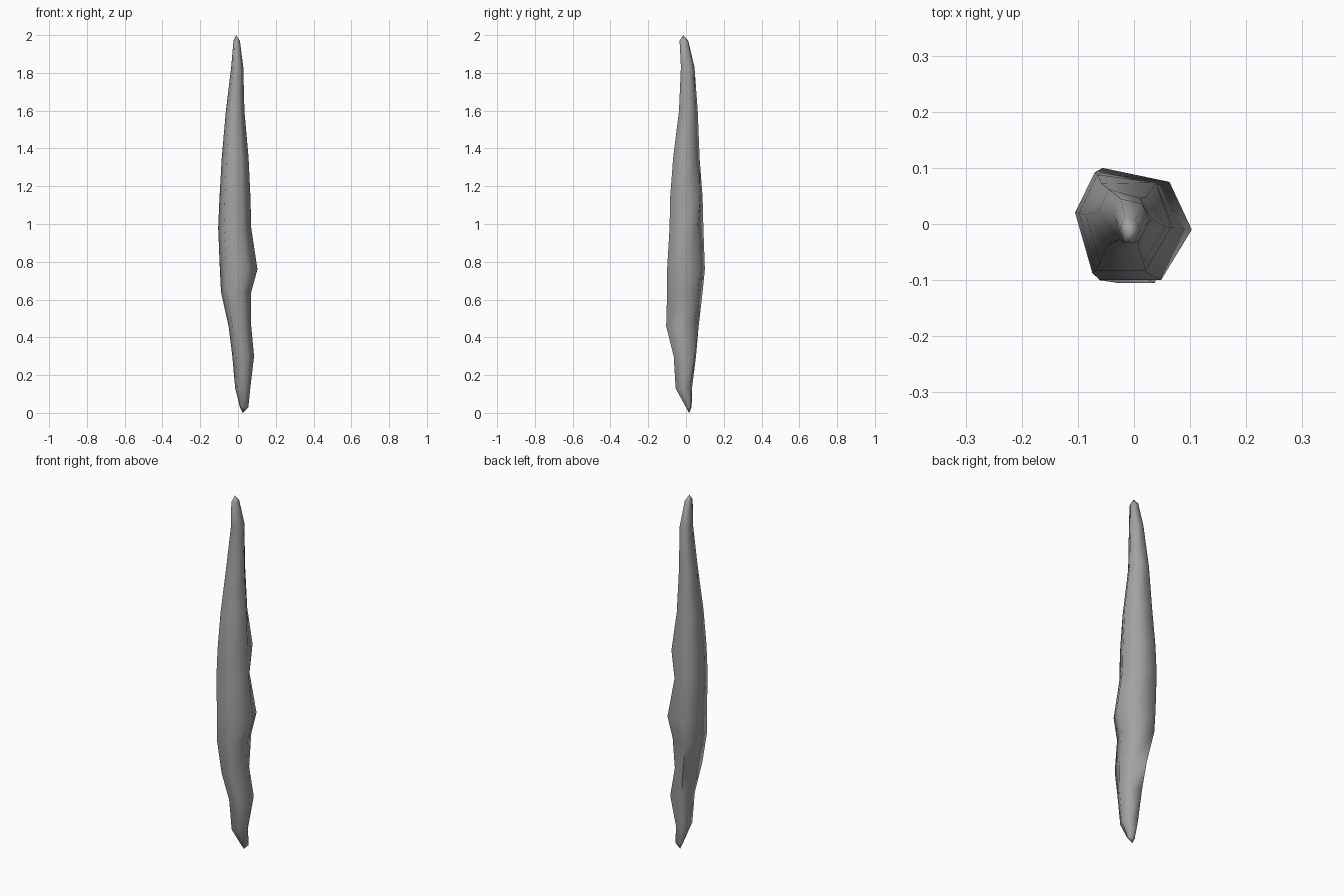
import bpy
import bmesh
from math import radians

cube = bpy.data.objects.get("Cube")
if cube:
    bpy.data.objects.remove(cube, do_unlink=True)

# Grey stone material
stone = bpy.data.materials.new("grey stone")
stone.use_nodes = True
colour = (0.36, 0.36, 0.36, 1)
stone.diffuse_color = colour
stone.node_tree.nodes["Principled BSDF"].inputs["Base Color"].default_value = colour

# Irregular six-sided cross-section, in units of each ring's half extents
SECTION = [(1, -0.1), (0.6, 0.75), (-0.6, 1), (-1, 0.2), (-0.65, -1), (0.45, -1)]

# Rings from foot to tip: height, x range, y range, back-left ridge bulge
RINGS = [
    (0.03, 0.01, 0.055, 0.0, 0.03, 1),
    (0.13, -0.015, 0.065, -0.055, 0.032, 1),
    (0.30, -0.03, 0.085, -0.065, 0.053, 1.15),
    (0.46, -0.05, 0.07, -0.105, 0.067, 0.9),
    (0.64, -0.09, 0.07, -0.1, 0.088, 1),
    (0.76, -0.096, 0.103, -0.1, 0.1, 1),
    (0.98, -0.105, 0.07, -0.087, 0.092, 0.88),
    (1.14, -0.098, 0.066, -0.084, 0.088, 1.12),
    (1.35, -0.086, 0.056, -0.068, 0.072, 0.9),
    (1.60, -0.064, 0.034, -0.037, 0.062, 0.9),
    (1.83, -0.036, 0.028, -0.027, 0.045, 1),
    (1.97, -0.024, 0.01, -0.034, 0.012, 1),
]

# Tapered rock spike, skinned ring by ring
bm = bmesh.new()
rings = []
for z, x0, x1, y0, y1, bulge in RINGS:
    ring = []
    for i, (u, v) in enumerate(SECTION):
        k = bulge if i == 1 else 1
        ring.append(bm.verts.new(((x0 + x1 + u * k * (x1 - x0)) / 2,
                                  (y0 + y1 + v * k * (y1 - y0)) / 2, z)))
    rings.append(ring)

count = len(SECTION)
for low, high in zip(rings, rings[1:]):
    for i in range(count):
        j = (i + 1) % count
        bm.faces.new((low[i], low[j], high[j], high[i]))

# Pointed foot and tip
foot = bm.verts.new((0.025, 0.016, 0))
tip = bm.verts.new((-0.01, -0.015, 2))
for i in range(count):
    j = (i + 1) % count
    bm.faces.new((foot, rings[0][j], rings[0][i]))
    bm.faces.new((tip, rings[-1][i], rings[-1][j]))
bmesh.ops.recalc_face_normals(bm, faces=bm.faces)

mesh = bpy.data.meshes.new("rock_spike")
bm.to_mesh(mesh)
bm.free()
mesh.materials.append(stone)
spike = bpy.data.objects.new("rock_spike", mesh)
bpy.context.collection.objects.link(spike)

bpy.ops.object.select_all(action='DESELECT')
spike.select_set(True)
bpy.context.view_layer.objects.active = spike
bpy.ops.object.shade_smooth_by_angle(angle=radians(80))
